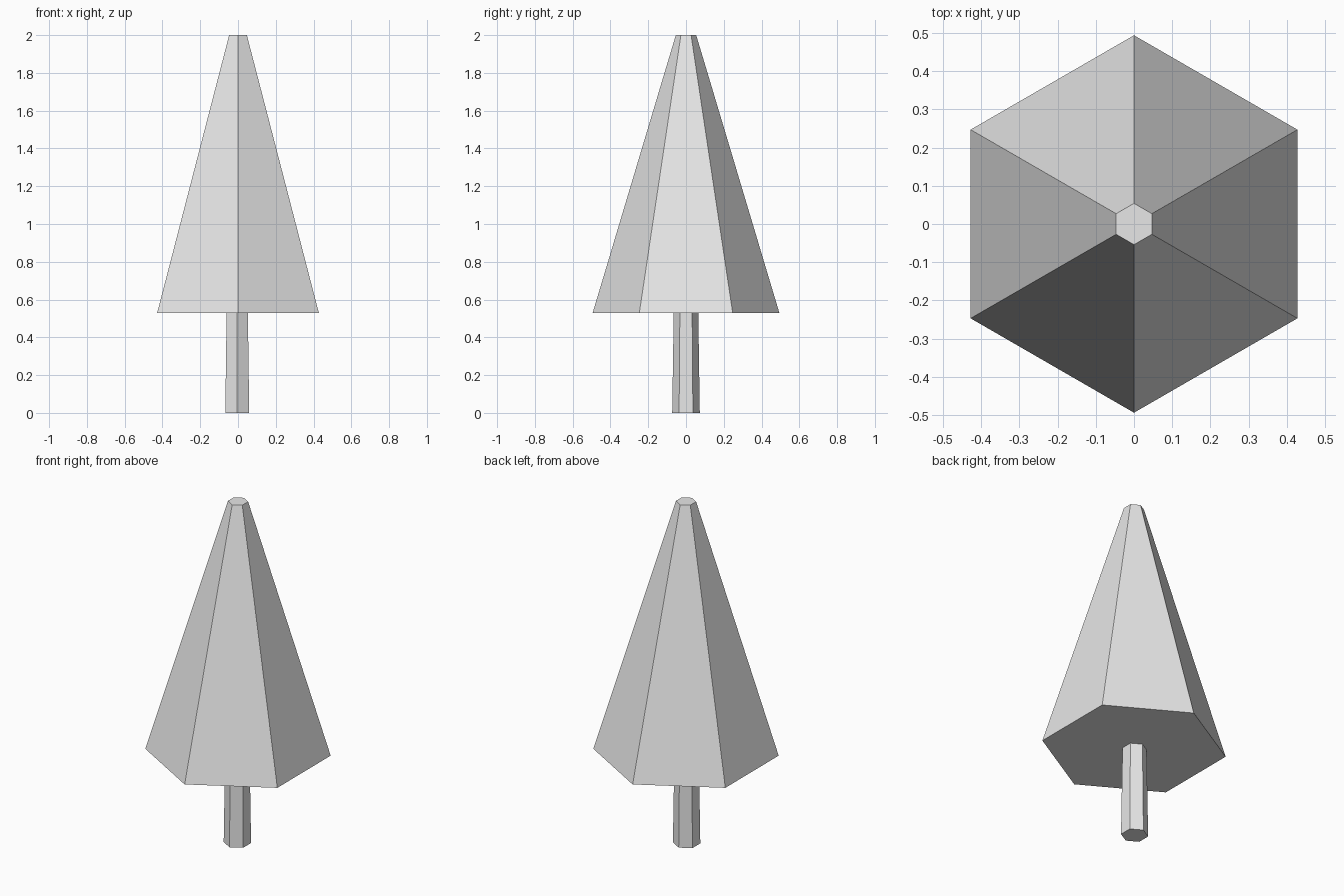
import bpy

cube = bpy.data.objects.get("Cube")
if cube:
    bpy.data.objects.remove(cube, do_unlink=True)

# One plain grey for the whole tree
grey = bpy.data.materials.new("light_grey")
grey.use_nodes = True
colour = (0.8, 0.8, 0.8, 1)
grey.diffuse_color = colour
grey.node_tree.nodes["Principled BSDF"].inputs["Base Color"].default_value = colour


def hex_frustum(name, bottom_radius, top_radius, z_low, z_high, x=0.0):
    """Six-sided tapered solid with corners facing front and back."""
    bpy.ops.mesh.primitive_cone_add(
        vertices=6, radius1=bottom_radius, radius2=top_radius,
        depth=z_high - z_low, end_fill_type='NGON',
        location=(x, 0, (z_low + z_high) / 2))
    part = bpy.context.object
    part.name = name
    part.data.materials.append(grey)
    bpy.ops.object.shade_flat()
    return part


# Slim trunk, slightly off centre, meeting the underside of the foliage
hex_frustum("trunk", 0.073, 0.065, 0.0, 0.53, x=-0.004)

# Tall foliage with a small flat tip
hex_frustum("foliage", 0.494, 0.054, 0.53, 2.0)
